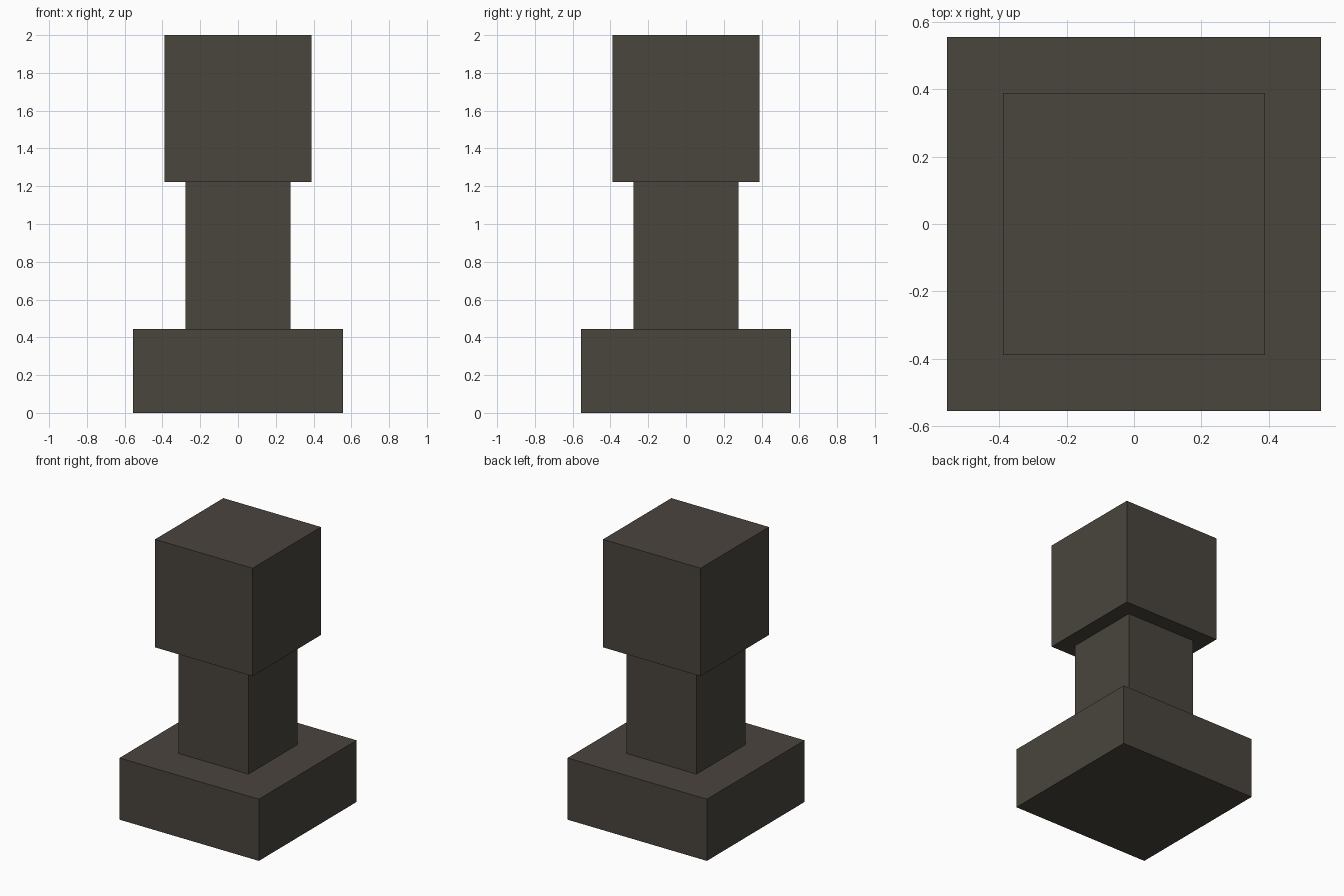
import bpy

if "Cube" in bpy.data.objects:
    bpy.data.objects.remove(bpy.data.objects["Cube"])

UNIT = 2 / 18  # the model sits on a grid 18 steps tall

stone = bpy.data.materials.new("dark stone")
stone.diffuse_color = (0.068, 0.058, 0.047, 1)
stone.use_nodes = True
stone.node_tree.nodes["Principled BSDF"].inputs["Base Color"].default_value = stone.diffuse_color


def block(name, width, bottom, top):
    """Square block centred on the vertical axis, sizes in grid steps."""
    bpy.ops.mesh.primitive_cube_add(size=1, location=(0, 0, (bottom + top) / 2 * UNIT))
    obj = bpy.context.object
    obj.name = name
    obj.scale = (width * UNIT, width * UNIT, (top - bottom) * UNIT)
    bpy.ops.object.transform_apply(location=False, rotation=False, scale=True)
    obj.data.materials.append(stone)
    return obj


# Wide foot, narrow shaft and cube head
block("base", 10, 0, 4)
block("shaft", 5, 4, 11)
block("head", 7, 11, 18)
